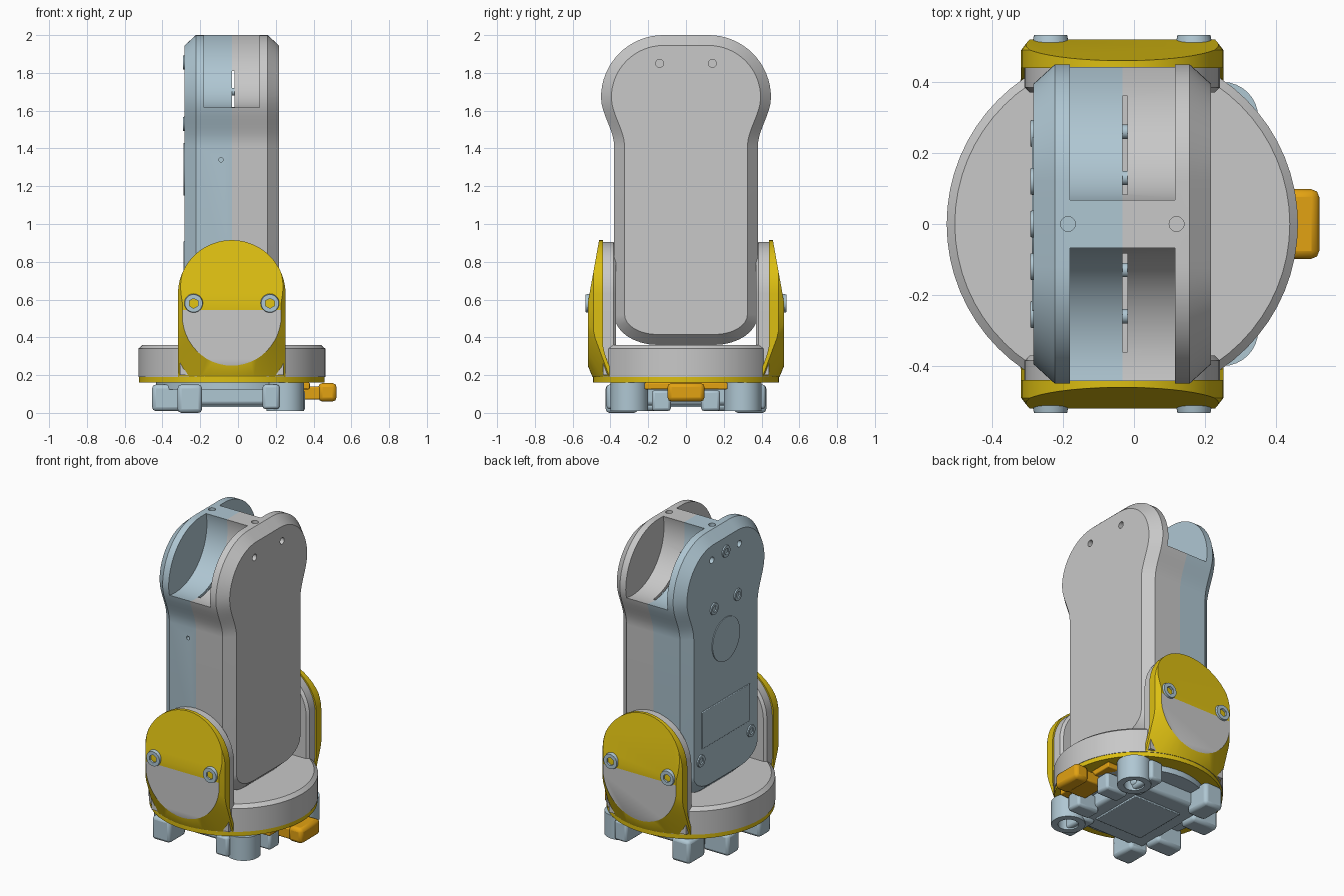
import bpy, bmesh
from math import sin, cos, pi, sqrt
from mathutils import Vector, Matrix

cube = bpy.data.objects.get("Cube")
if cube:
    bpy.data.objects.remove(cube, do_unlink=True)

CX = -0.033  # axis of the whole assembly


def material(name, rgb):
    m = bpy.data.materials.new(name)
    m.use_nodes = True
    m.diffuse_color = (*rgb, 1)
    m.node_tree.nodes["Principled BSDF"].inputs["Base Color"].default_value = (*rgb, 1)
    return m


GREY = material("light grey", (0.58, 0.58, 0.58))
BLUE = material("pale blue", (0.43, 0.57, 0.65))
YELLOW = material("yellow", (0.72, 0.52, 0.006))
ORANGE = material("orange", (0.76, 0.36, 0.006))


def finish(bm, name, *mats, bevel=0):
    bmesh.ops.recalc_face_normals(bm, faces=bm.faces)
    me = bpy.data.meshes.new(name)
    bm.to_mesh(me)
    bm.free()
    ob = bpy.data.objects.new(name, me)
    bpy.context.collection.objects.link(ob)
    for m in mats:
        me.materials.append(m)
    if bevel:
        mod = ob.modifiers.new("bevel", "BEVEL")
        mod.width, mod.segments = bevel, 2
    return ob


def loft(loops):
    """Closed skin through loops of equal length, capped at both ends."""
    bm = bmesh.new()
    rings = [[bm.verts.new(p) for p in loop] for loop in loops]
    n = len(rings[0])
    for a, b in zip(rings, rings[1:]):
        for i in range(n):
            bm.faces.new((a[i], a[(i + 1) % n], b[(i + 1) % n], b[i]))
    bm.faces.new(rings[0])
    bm.faces.new(rings[-1])
    return bm


def box(name, x, y, z, mat, bevel=0):
    bm = bmesh.new()
    bmesh.ops.create_cube(bm, size=1)
    for v in bm.verts:
        v.co = [(r[0] + r[1]) / 2 + c * (r[1] - r[0]) for r, c in zip((x, y, z), v.co)]
    return finish(bm, name, mat, bevel=bevel)


def rod(name, a, b, r, mat, r2=None, n=32):
    """Cylinder or cone from point a to point b."""
    a, b = Vector(a), Vector(b)
    bm = bmesh.new()
    turn = (b - a).to_track_quat("Z", "Y").to_matrix().to_4x4()
    bmesh.ops.create_cone(bm, cap_ends=True, segments=n, radius1=r, radius2=r if r2 is None else r2,
                          depth=(b - a).length, matrix=Matrix.Translation((a + b) / 2) @ turn)
    return finish(bm, name, mat)


def cut(target, *cutters):
    for c in cutters:
        mod = target.modifiers.new("cut", "BOOLEAN")
        mod.operation, mod.solver, mod.object = "DIFFERENCE", "EXACT", c
        bpy.context.view_layer.objects.active = target
        bpy.ops.object.modifier_apply(modifier=mod.name)
        bpy.data.objects.remove(c, do_unlink=True)


def screw(name, at, axis, r):
    at, axis = Vector(at), Vector(axis)
    head = rod(name, at - axis * 0.02, at + axis * 0.012, r, BLUE, r * 0.88)
    cut(head, rod("socket", at - axis * 0.004, at + axis * 0.05, r * 0.5, BLUE, n=6))


# Arm shell: two halves meeting at the middle
def arm_profile(d):
    half = []
    for i in range(9):
        a = -pi / 2 + i * pi / 16
        half.append((0.15 + (0.23 - d) * cos(a), 0.52 + (0.16 - d) * sin(a)))
    for i in range(8):
        t = i / 8
        half.append((0.38 - d + 0.07 * t * t * (3 - 2 * t), 1.41 + 0.26 * t))
    for i in range(17):
        a = i * pi / 32
        half.append((0.12 + (0.33 - d) * cos(a), 1.67 + (0.33 - d) * sin(a)))
    return half + [(-y, z) for y, z in reversed(half)]


def arm_half(name, side, mat):
    xs = ((CX + side * 0.25, 0.055), (CX + side * 0.19, 0), (CX, 0))
    arm = finish(loft([[(x, y, z) for y, z in arm_profile(d)] for x, d in xs]), name, mat)
    for s in (-1, 1):
        cut(arm, rod("pocket", (-0.18, s * 0.38, 1.93), (0.115, s * 0.38, 1.93), 0.32, mat, n=64))
        x = CX + side * 0.25
        cut(arm, rod("side_hole", (x - 0.03, s * 0.14, 1.85), (x + 0.03, s * 0.14, 1.85), 0.021, mat, n=20))
    x = CX + side * 0.153
    cut(arm, rod("top_hole", (x, 0, 1.96), (x, 0, 2.05), 0.021, mat, n=20))
    return arm


blue_half = arm_half("arm_shell_right", -1, BLUE)
grey_half = arm_half("arm_shell_left", 1, GREY)
cut(grey_half, box("slot", (CX - 0.01, CX + 0.015), (-0.36, 0.36), (1.5, 1.81), GREY))
cut(blue_half, rod("front_hole", (-0.09, -0.5, 1.34), (-0.09, -0.35, 1.34), 0.012, BLUE, n=16))
for y, z in ((-0.26, 1.6), (-0.13, 1.7), (0.13, 1.7), (0.26, 1.6)):
    rod("slot_pin", (CX - 0.01, y, z), (CX + 0.025, y, z), 0.02, BLUE, n=20)

# Details on the blue side
FACE = CX - 0.25
for y, z in ((0, 1.855), (-0.12, 1.53), (0.12, 1.53), (-0.255, 0.6), (0.255, 0.6)):
    screw("side_screw", (FACE + 0.004, y, z), (-1, 0, 0), 0.042)
rod("round_cap", (FACE + 0.01, 0, 1.29), (FACE - 0.005, 0, 1.29), 0.14, BLUE, n=48)
box("label_panel", (FACE - 0.005, FACE + 0.01), (-0.245, 0.245), (0.67, 0.91), BLUE, 0.004)

# Turntable
table = rod("turntable", (CX, 0, 0.19), (CX, 0, 0.34), 0.495, GREY, n=64)
rod("turntable_rim", (CX, 0, 0.34), (CX, 0, 0.36), 0.495, GREY, 0.472, n=64)
rod("turntable_ring", (CX, 0, 0.162), (CX, 0, 0.192), 0.492, YELLOW, n=64)


# Pivot brackets and their covers, front and back
def bracket_outline(r, low):
    pts = [(r * cos(i * pi / 24), 0.63 + r * sin(i * pi / 24)) for i in range(25)]
    return pts + [(-r, low), (r, low)]


def cover_loops(s):
    back, outer, inner = [], [], []
    for i in range(48):
        a = i * pi / 24
        c, n = cos(a), sin(a)
        if i <= 24:
            x, z, u, w = 0.285 * c, 0.63 + 0.285 * n, 0.262 * c, 0.63 + 0.262 * n
        else:
            t = 0.285 / max(abs(c), abs(n))
            x, z, u, w = t * c, 0.475 + t * n, 0.262 * c, 0.515 + 0.265 * n
        f = min(1, (z - 0.19) / 0.23)
        y = sqrt(0.495 ** 2 - x * x) * (1 - f) + 0.49 * f
        back.append((CX + x, s * min(0.44, y - 0.02), z))
        outer.append((CX + x, s * y, z))
        inner.append((CX + u, s * 0.52, w))
    return back, outer, inner


def everything(bm):
    return bm.verts[:] + bm.edges[:] + bm.faces[:]


for s, side in ((-1, "front"), (1, "back")):
    levels = ((0.37, 0.26), (0.385, 0.275), (0.44, 0.275))
    finish(loft([[(CX + x, s * y, z) for x, z in bracket_outline(r, 0.2)] for y, r in levels]),
           side + "_pivot_bracket", GREY)
    bm = loft(cover_loops(s))
    # Slope the upper part of the cover back
    slope = bmesh.ops.bisect_plane(bm, geom=everything(bm), plane_co=(0, s * 0.52, 0.58),
                                   plane_no=(0, s * 0.335, 0.06), clear_outer=True)
    edges = [e for e in slope["geom_cut"] if isinstance(e, bmesh.types.BMEdge)]
    bmesh.ops.holes_fill(bm, edges=edges, sides=0)
    # Lower round face is grey
    bmesh.ops.bisect_plane(bm, geom=everything(bm), plane_co=(0, 0, 0.545), plane_no=(0, 0, 1))
    bm.normal_update()
    for f in bm.faces:
        mid = f.calc_center_median()
        f.material_index = int(abs(f.normal.y) > 0.99 and abs(mid.y) > 0.515 and mid.z < 0.545)
    finish(bm, side + "_pivot_cover", YELLOW, GREY)
    for dx in (-0.202, 0.202):
        screw(side + "_cover_screw", (CX + dx, s * 0.52, 0.58), (0, s, 0), 0.053)

# Mounting foot: core, bosses and legs
rod("foot_plate", (CX, 0, 0.125), (CX, 0, 0.165), 0.4, BLUE, n=48)
core = box("foot_core", (-0.29, 0.23), (-0.29, 0.29), (0.04, 0.15), BLUE, 0.02)
box("foot_core_panel", (-0.2, 0.14), (-0.18, 0.18), (0.03, 0.05), BLUE, 0.004)
for s in (-1, 1):
    boss = rod("foot_boss", (0.25, s * 0.3, 0.01), (0.25, s * 0.3, 0.16), 0.1, BLUE)
    cut(boss, rod("bore", (0.25, s * 0.3, -0.05), (0.25, s * 0.3, 0.09), 0.06, BLUE))
    box("foot_boss_web", (0.13, 0.22), (s * 0.31 - 0.11, s * 0.31 + 0.11), (0.02, 0.15), BLUE, 0.015)
    box("foot_corner_leg", (-0.32, -0.19), (s * 0.34 - 0.085, s * 0.34 + 0.085), (0, 0.15), BLUE, 0.02)
    box("foot_rear_leg", (-0.455, -0.27), (s * 0.16 - 0.06, s * 0.16 + 0.06), (0.01, 0.15), BLUE, 0.02)
    box("foot_side_leg", (0.2, 0.355), (s * 0.13 - 0.05, s * 0.13 + 0.05), (0.01, 0.12), BLUE, 0.015)

# Release latch
box("latch_bar", (0.28, 0.38), (-0.22, 0.22), (0.125, 0.16), ORANGE, 0.006)
box("latch_neck", (0.3, 0.45), (-0.09, 0.09), (0.07, 0.14), ORANGE, 0.008)
box("latch_handle", (0.425, 0.522), (-0.098, 0.098), (0.06, 0.158), ORANGE, 0.022)

# Smooth curved surfaces, keep edges sharp
bpy.ops.object.select_all(action="DESELECT")
for ob in bpy.context.collection.objects:
    if ob.type == "MESH":
        ob.select_set(True)
        bpy.context.view_layer.objects.active = ob
bpy.ops.object.shade_smooth_by_angle(angle=0.45)
